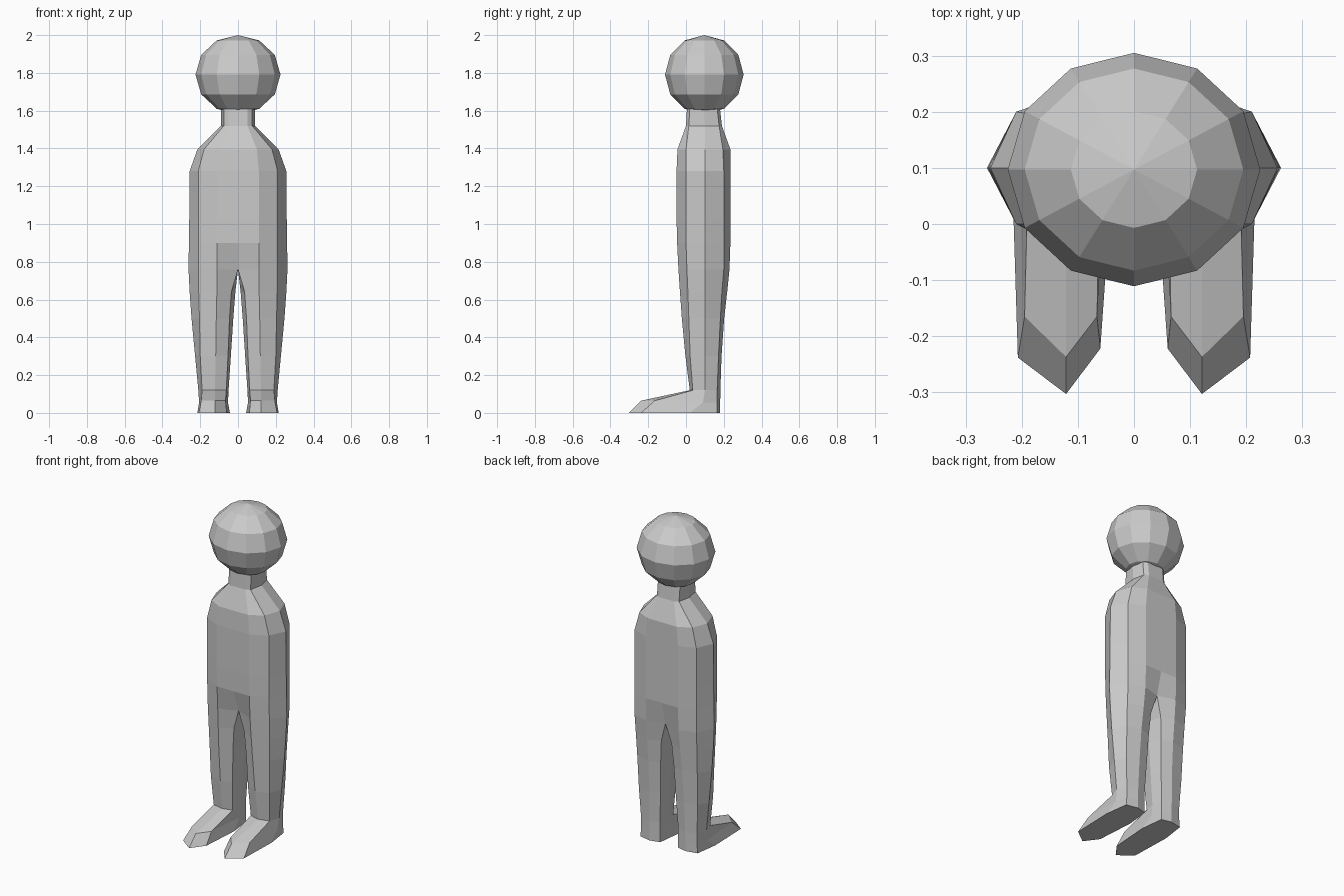
import bpy, bmesh
from math import sin, cos, pi

if "Cube" in bpy.data.objects:
    bpy.data.objects.remove(bpy.data.objects["Cube"])

grey = bpy.data.materials.new("light grey")
grey.diffuse_color = (0.6, 0.6, 0.6, 1)
grey.use_nodes = True
grey.node_tree.nodes["Principled BSDF"].inputs["Base Color"].default_value = grey.diffuse_color


def add_object(name, bm):
    bmesh.ops.recalc_face_normals(bm, faces=bm.faces)
    mesh = bpy.data.meshes.new(name)
    bm.to_mesh(mesh)
    bm.free()
    mesh.materials.append(grey)
    obj = bpy.data.objects.new(name, mesh)
    bpy.context.collection.objects.link(obj)
    return obj


def loft(bm, upper, lower, count):
    for i in range(count):
        j = (i + 1) % len(upper)
        bm.faces.new((upper[i], upper[j], lower[j], lower[i]))


# ---- body: one half, eight points per level, mirrored across x = 0
# Torso levels: z, x (middle, corner, outer), y (front, front corner, side, back corner, back)
torso = [
    (1.61, .05, .075, .09, .005, .02, .095, .165, .18),
    (1.52, .05, .075, .09, 0, .015, .1, .175, .19),
    (1.395, .10, .18, .215, -.045, 0, .1, .195, .235),
    (1.28, .11, .21, .256, -.05, 0, .1, .2, .235),
    (1.03, .11, .21, .258, -.05, 0, .1, .2, .235),
    (.90, .11, .21, .26, -.047, 0, .1, .2, .235),
]
# Leg levels: z, x (middle, corner, outer, inner, inner corner), y as for the torso
legs = [
    (.76, .11, .21, .262, 0, 0, -.04, .005, .1, .2, .23),
    (.64, .112, .208, .256, .014, .035, -.032, .01, .1, .19, .218),
    (.50, .115, .204, .246, .025, .045, -.022, .015, .1, .182, .202),
    (.30, .118, .20, .227, .038, .053, -.003, .022, .1, .172, .188),
    (.12, .122, .19, .21, .05, .062, .02, .036, .1, .165, .182),
]
rings = []
bm = bmesh.new()
for z, xm, xc, xo, yf, yfc, ys, ybc, yb in torso:
    points = [(xm, yf), (xc, yfc), (xo, ys), (xc, ybc), (xm, yb), (0, yb), (0, ys), (0, yf)]
    rings.append([bm.verts.new((x, y, z)) for x, y in points])
for z, xm, xc, xo, xi, xic, yf, yfc, ys, ybc, yb in legs:
    points = [(xm, yf), (xc, yfc), (xo, ys), (xc, ybc), (xm, yb), (xic, ybc), (xi, ys), (xic, yfc)]
    rings.append([bm.verts.new((x, y, z)) for x, y in points])

# foot: instep level, then sole
instep = [(.121, -.237, .065), (.195, -.165, .065), (.206, .09, .055), (.19, .165, .055),
          (.122, .181, .055), (.062, .165, .055), (.053, .09, .055), (.066, -.165, .065)]
sole = [(.121, -.303, 0), (.207, -.238, 0), (.215, .02, 0), (.195, .165, 0),
        (.122, .18, 0), (.06, .165, 0), (.043, .02, 0), (.06, -.222, 0)]
for points in (instep, sole):
    rings.append([bm.verts.new(p) for p in points])

# Torso levels stay open along the centre; leg levels close all the way round
for k in range(len(rings) - 1):
    upper, lower = rings[k], rings[k + 1]
    if k < len(torso):
        loft(bm, upper, lower, 5)
        bm.faces.new((upper[7], upper[0], lower[0], lower[7]))
    else:
        loft(bm, upper, lower, 8)
bm.faces.new(rings[-1])
bm.verts.ensure_lookup_table()
bmesh.ops.delete(bm, geom=[v for v in bm.verts if not v.link_faces], context='VERTS')
body = add_object("body", bm)
mirror = body.modifiers.new("mirror", 'MIRROR')
mirror.use_clip = True
mirror.merge_threshold = 0.0005

# ---- head: twelve-sided faceted ball
bm = bmesh.new()
bmesh.ops.create_uvsphere(bm, u_segments=12, v_segments=6, radius=1)
for v in bm.verts:
    v.co = (v.co.x * .225, v.co.y * .208 + .097, v.co.z * .209 + 1.791)
add_object("head", bm)
